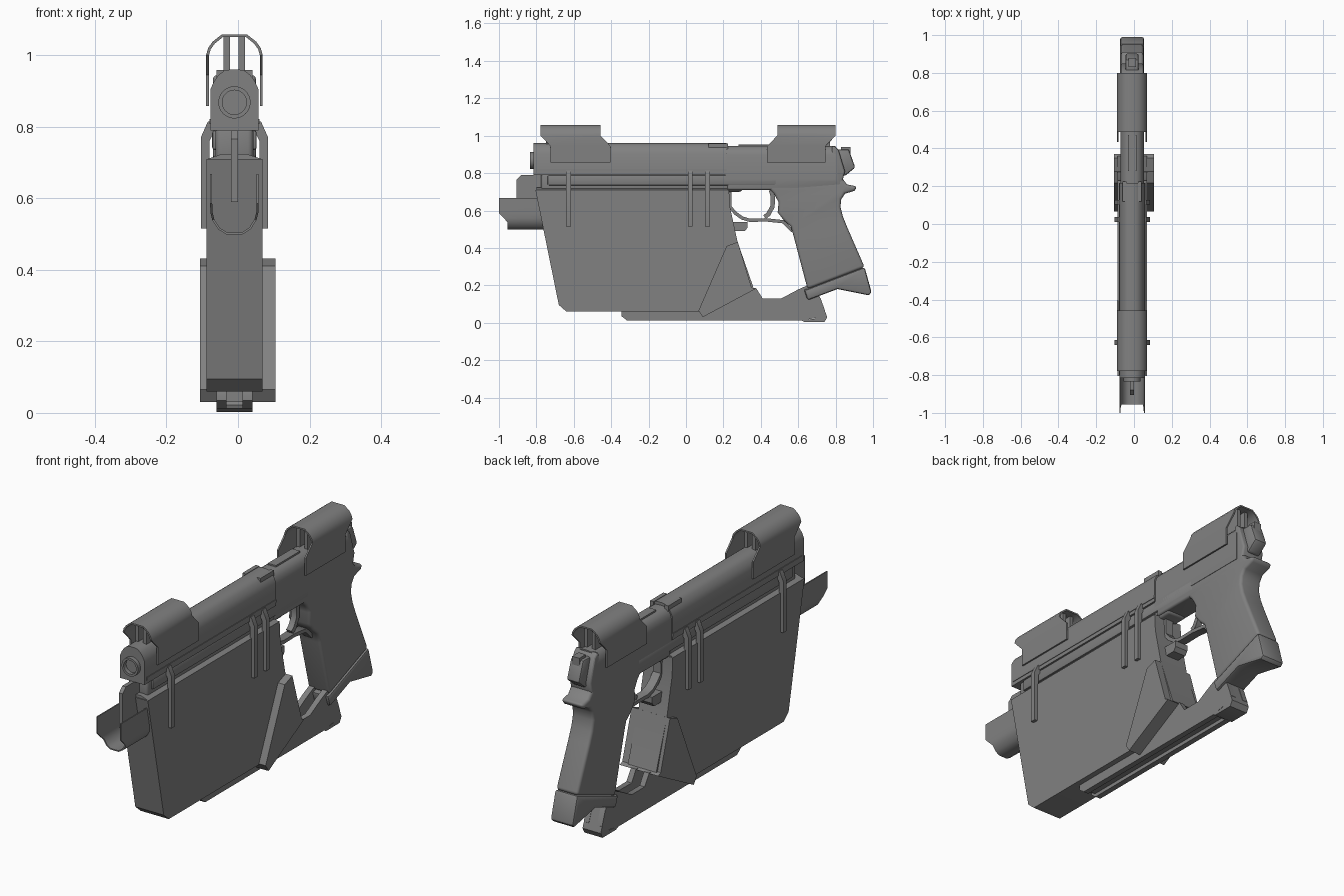
import bpy, bmesh, math

if "Cube" in bpy.data.objects:
    bpy.data.objects.remove(bpy.data.objects["Cube"])

CX = -0.01  # centre line of the main assembly
grey = bpy.data.materials.new("gunmetal_grey")
grey.diffuse_color = (0.22, 0.22, 0.22, 1)
grey.use_nodes = True
grey.node_tree.nodes["Principled BSDF"].inputs["Base Color"].default_value = grey.diffuse_color


def finish(name, bm, bevel=0, segs=1, thick=0, smooth=30):
    bmesh.ops.recalc_face_normals(bm, faces=bm.faces)
    me = bpy.data.meshes.new(name)
    bm.to_mesh(me)
    bm.free()
    me.materials.append(grey)
    ob = bpy.data.objects.new(name, me)
    bpy.context.collection.objects.link(ob)
    bpy.ops.object.select_all(action='DESELECT')
    ob.select_set(True)
    bpy.context.view_layer.objects.active = ob
    if thick:
        m = ob.modifiers.new("shell", 'SOLIDIFY')
        m.thickness, m.offset = thick, 0
        bpy.ops.object.modifier_apply(modifier=m.name)
    if bevel:
        m = ob.modifiers.new("round", 'BEVEL')
        m.width, m.segments, m.limit_method = bevel, segs, 'ANGLE'
        m.angle_limit = math.radians(50)
        bpy.ops.object.modifier_apply(modifier=m.name)
    bpy.ops.object.shade_smooth_by_angle(angle=math.radians(smooth))
    return ob


def extrude(name, pts, place, a, b, **kw):
    """Solid made by sweeping a 2D outline between depths a and b."""
    bm = bmesh.new()
    rings = [[bm.verts.new(place(p, d)) for p in pts] for d in (a, b)]
    n = len(pts)
    bm.faces.new(rings[0])
    bm.faces.new(rings[1][::-1])
    for i in range(n):
        j = (i + 1) % n
        bm.faces.new((rings[0][i], rings[1][i], rings[1][j], rings[0][j]))
    return finish(name, bm, **kw)


def side(name, pts, x0, x1, **kw):      # outline in (y, z)
    return extrude(name, pts, lambda p, d: (CX + d, p[0], p[1]), x0, x1, **kw)


def cross(name, pts, y0, y1, **kw):     # outline in (x, z)
    return extrude(name, pts, lambda p, d: (CX + p[0], d, p[1]), y0, y1, **kw)


def box(name, x0, x1, y0, y1, z0, z1, **kw):
    return side(name, [(y0, z0), (y1, z0), (y1, z1), (y0, z1)], x0, x1, **kw)


def mirrored(half):
    return half + [(-x, z) for x, z in reversed(half)]


def tube(name, path, r_x, r_z):
    """Flat strip following a side path: half width r_x, half thickness r_z."""
    bm = bmesh.new()
    rings = []
    for i, (y, z) in enumerate(path):
        p, q = path[max(i - 1, 0)], path[min(i + 1, len(path) - 1)]
        ty, tz = q[0] - p[0], q[1] - p[1]
        l = math.hypot(ty, tz)
        ny, nz = -tz / l * r_z, ty / l * r_z
        rings.append([bm.verts.new((CX + sx * r_x, y + s * ny, z + s * nz))
                      for sx, s in ((-1, -1), (1, -1), (1, 1), (-1, 1))])
    for a, b in zip(rings, rings[1:]):
        for k in range(4):
            bm.faces.new((a[k], a[(k + 1) % 4], b[(k + 1) % 4], b[k]))
    bm.faces.new(rings[0])
    bm.faces.new(rings[-1])
    return finish(name, bm, smooth=40)


def sheet(name, half, thick):
    """Thin folded sheet; each half entry is (x, z, y start, y end)."""
    bm = bmesh.new()
    rows = half + [(-x, z, a, b) for x, z, a, b in reversed(half)]
    vs = [(bm.verts.new((CX + x, a, z)), bm.verts.new((CX + x, b, z)))
          for x, z, a, b in rows]
    for p, q in zip(vs, vs[1:]):
        bm.faces.new((p[0], p[1], q[1], q[0]))
    return finish(name, bm, thick=thick, smooth=40)


def cylinder(name, y0, y1, z, r, bore):
    """Open-ended muzzle with a recessed bore."""
    bm = bmesh.new()
    n = 32
    rings = [[bm.verts.new((CX + rr * math.cos(t * math.tau / n), y,
                            z + rr * math.sin(t * math.tau / n))) for t in range(n)]
             for rr, y in ((r, y1), (r, y0), (bore, y0), (bore, y0 + .05))]
    for a, b in zip(rings, rings[1:]):
        for k in range(n):
            bm.faces.new((a[k], a[(k + 1) % n], b[(k + 1) % n], b[k]))
    bm.faces.new(rings[0])
    bm.faces.new(rings[-1])
    return finish(name, bm)


# Magazine-like housing with a shallow chamfered lid
side("housing", [(-.805, .71), (.23, .71), (.235, .62), (.275, .435), (.36, .19),
                 (.30, .165), (.07, .06), (-.64, .06), (-.68, .095)], -.078, .078)
cross("housing_lid", mirrored([(.078, .709), (.037, .723)]), -.80, .225)

# Wide lower clamp, centred on the whole model
side("rear_clamp", [(.067, .065), (.09, .03), (.37, .18), (.35, .19), (.277, .432),
                    (.217, .41)], -.096, .115)
side("rear_nub", [(.25, .54), (.33, .54), (.33, .51), (.315, .49), (.25, .49)],
     -.035, .035)

# Slide: front and rear sections
cross("front_slide", mirrored([(.067, .79), (.067, .905), (.057, .927), (.044, .945),
                               (.028, .957), (.01, .96)]), -.815, .217)
cross("rear_slide", mirrored([(.062, .76), (.062, .895), (.054, .92), (.042, .935),
                              (.026, .944), (.01, .946)]), .21, .80)
cylinder("muzzle", -.835, -.78, .868, .045, .034)
box("top_plate", -.022, .022, .28, .47, .93, .953)
for s in (-1, 1):
    box("ejection_rail", s * .03, s * .05, .12, .225, .93, .958)

# Frame with grip
box("dust_cover", -.053, .053, -.775, .30, .70, .80, bevel=.015, segs=3)
for s in (-1, 1):
    box("frame_rail", s * .045, s * .062, -.74, .48, .735, .79, bevel=.007, segs=2)
box("slide_rail", -.070, .070, -.80, .217, .808, .822)
side("frame_rear", [(.22, .71), (.59, .71), (.83, .73), (.85, .81), (.815, .925),
                    (.795, .944), (.78, .944), (.78, .82), (.48, .80), (.22, .80)],
     -.06, .06, bevel=.012, segs=3)
side("grip", [(.43, .73), (.47, .69), (.495, .645), (.49, .59), (.525, .545),
              (.56, .515), (.575, .465), (.65, .18), (.955, .297), (.86, .515),
              (.838, .57), (.826, .62), (.83, .66), (.85, .69), (.90, .705),
              (.916, .728), (.86, .74), (.83, .78), (.45, .78)],
     -.06, .06, bevel=.022, segs=4, smooth=45)
side("grip_base", [(.65, .18), (.955, .297), (.993, .16), (.975, .147), (.81, .18),
                   (.65, .12), (.63, .18)], -.063, .063, bevel=.012, segs=2)
side("hammer", [(.80, .925), (.87, .928), (.905, .83), (.85, .785), (.80, .80)],
     -.035, .035, bevel=.01, segs=2)
box("hammer_spur", -.02, .02, .83, .88, .90, .94)

# Trigger guard and trigger
tube("trigger_guard", [(.235, .70), (.235, .62), (.265, .585), (.30, .56), (.34, .548),
                       (.43, .55), (.52, .54), (.57, .49)], .022, .009)
tube("trigger", [(.455, .71), (.465, .67), (.462, .62), (.44, .58), (.42, .565)],
     .015, .012)

# Folded sight cowls and the twin walls that hold them
for name, a, b, d in (("front_cowl", -.778, -.457, .053), ("rear_cowl", .488, .80, -.054)):
    sheet(name, [(.075, .858, a + d, b + d), (.075, .945, a + d, b + d),
                 (.075, 1.0, a, b), (.070, 1.018, a, b), (.058, 1.035, a, b),
                 (.034, 1.054, a, b)], .008)
    for s in (-1, 1):
        box(name + "_support", s * .012, s * .03, a + .03, b - .03, .93, 1.052)

# Open trough under the muzzle, with its centre fin
sheet("front_trough", [(.065, .668, -1.0, -.74), (.065, .585, -1.0, -.74),
                       (.064, .56, -.975, -.74), (.059, .54, -.955, -.74),
                       (.043, .515, -.955, -.74), (.022, .502, -.955, -.74)], .006)
side("front_fin", [(-.905, .59), (-.76, .59), (-.76, .79), (-.88, .79), (-.905, .765)],
     -.01, .01)

# Side clips
for i, y in enumerate((-.628, .023, .115)):
    for s in (-1, 1):
        pts = [(.070, .515), (.094, .515), (.094, .77), (.074, .815), (.055, .815),
               (.055, .79), (.070, .76)]
        cross("side_clip", [(s * x, z) for x, z in pts], y - .013, y + .013)

# Lower runners, rear link arms and end block
for s in (-1, 1):
    side("lower_runner", [(-.345, .055), (-.345, .035), (-.315, .012), (.65, .012),
                          (.65, .07), (-.34, .07)], s * .022, s * .05)
    side("link_arm", [(.07, .012), (.62, .012), (.72, .03), (.745, .06), (.72, .13),
                      (.66, .205), (.60, .178), (.51, .13), (.41, .13), (.375, .185),
                      (.33, .185), (.07, .07)], s * .022, s * .05)
box("runner_core", -.03, .03, -.32, .64, .03, .065)
side("link_floor", [(.30, .03), (.65, .03), (.65, .08), (.30, .08)], -.03, .03)
side("end_block", [(.617, .012), (.635, .003), (.74, .003), (.755, .03), (.71, .15),
                   (.68, .13), (.71, .05), (.69, .022)], -.05, .05)
